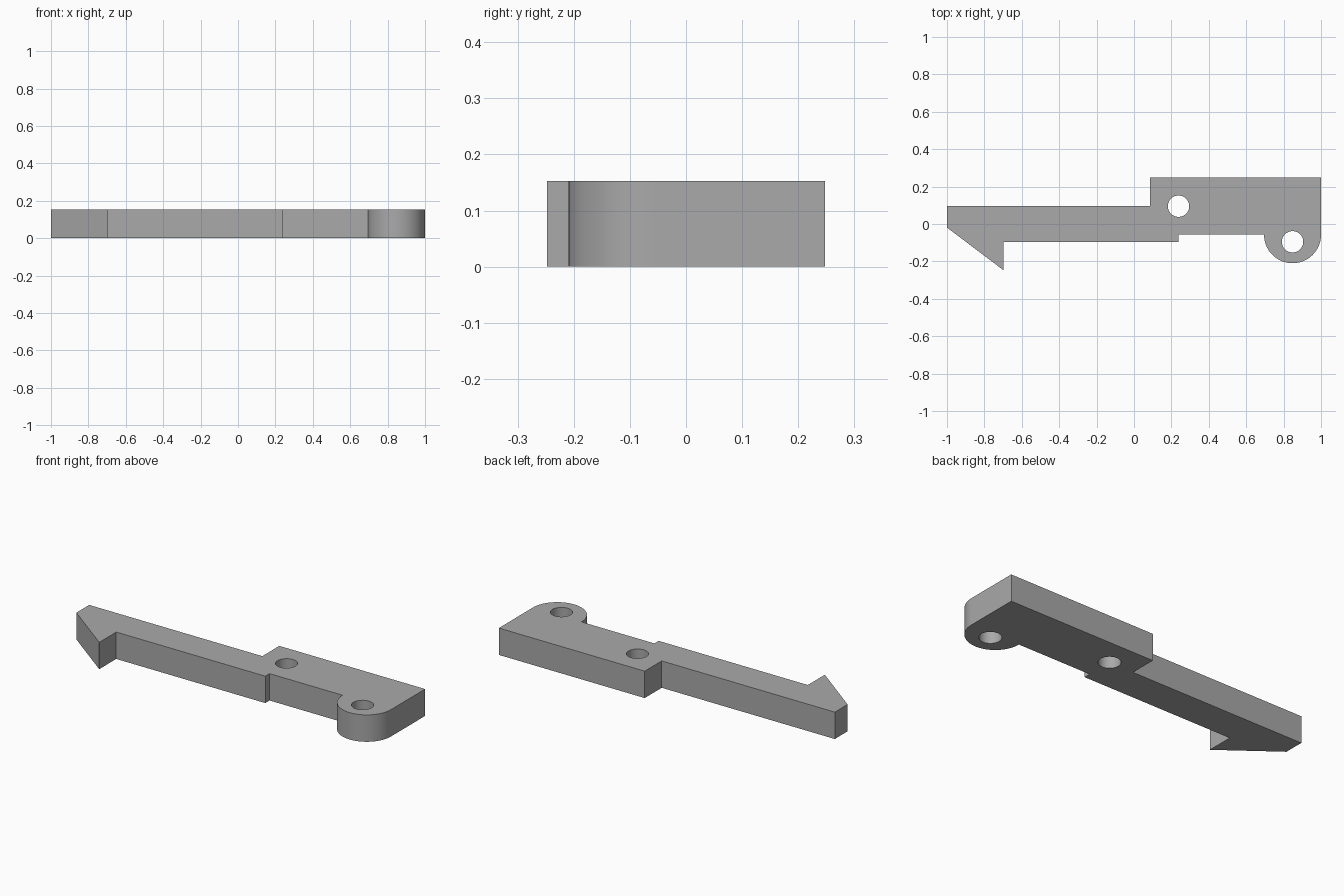
import bpy, bmesh
from math import pi, cos, sin, radians

if "Cube" in bpy.data.objects:
    bpy.data.objects.remove(bpy.data.objects["Cube"])

U = 2 / 26.25          # design unit
THICK = 2 * U
GREY = (0.4, 0.4, 0.4, 1)

grey = bpy.data.materials.new("plain grey")
grey.use_nodes = True
grey.diffuse_color = GREY
grey.node_tree.nodes["Principled BSDF"].inputs["Base Color"].default_value = GREY


def arc(cx, cy, r, start, end, steps):
    return [(cx + r * cos(start + (end - start) * i / steps),
             cy + r * sin(start + (end - start) * i / steps)) for i in range(steps + 1)]


def prism(name, outline, z0, z1):
    """Extrude a counter-clockwise outline from z0 to z1."""
    bm = bmesh.new()
    base = bm.faces.new([bm.verts.new((x, y, z0)) for x, y in outline])
    top = bmesh.ops.extrude_face_region(bm, geom=[base])["geom"]
    bmesh.ops.translate(bm, vec=(0, 0, z1 - z0),
                        verts=[v for v in top if isinstance(v, bmesh.types.BMVert)])
    bmesh.ops.recalc_face_normals(bm, faces=bm.faces)
    mesh = bpy.data.meshes.new(name)
    bm.to_mesh(mesh)
    bm.free()
    mesh.materials.append(grey)
    obj = bpy.data.objects.new(name, mesh)
    bpy.context.collection.objects.link(obj)
    return obj


# Key positions: arm, block and rounded pivot lug
left, right = -1, 1
block_x, block_top, block_low = right - 12 * U, 3.25 * U, -0.75 * U
arm = 1.25 * U
barb_x, barb_y = -0.697, -3.25 * U
lug_r = 2 * U
lug_x = right - lug_r
step_x = block_x + 2 * U

outline = [(left, arm), (left, -0.25 * U), (barb_x, barb_y), (barb_x, -arm),
           (step_x, -arm), (step_x, block_low)]
outline += arc(lug_x, block_low, lug_r, pi, 2 * pi, 48)
outline += [(right, block_top), (block_x, block_top), (block_x, arm)]
latch = prism("latch_arm", outline, 0, THICK)

# Through holes in the block and the lug
for name, x, y in (("block_hole", step_x, arm), ("lug_hole", lug_x, -arm)):
    cutter = prism(name + "_cutter", arc(x, y, 0.75 * U, 0, 2 * pi, 48)[:-1], -U, THICK + U)
    cutter.hide_render = True
    cutter.hide_viewport = True
    mod = latch.modifiers.new(name, 'BOOLEAN')
    mod.operation = 'DIFFERENCE'
    mod.solver = 'EXACT'
    mod.object = cutter

# Smooth the round walls, keep the edges sharp
bpy.ops.object.select_all(action='DESELECT')
latch.select_set(True)
bpy.context.view_layer.objects.active = latch
for mod in list(latch.modifiers):
    bpy.ops.object.modifier_apply(modifier=mod.name)
for obj in [o for o in bpy.data.objects if o.name.endswith("_cutter")]:
    bpy.data.objects.remove(obj)
bpy.ops.object.shade_smooth_by_angle(angle=radians(30))
